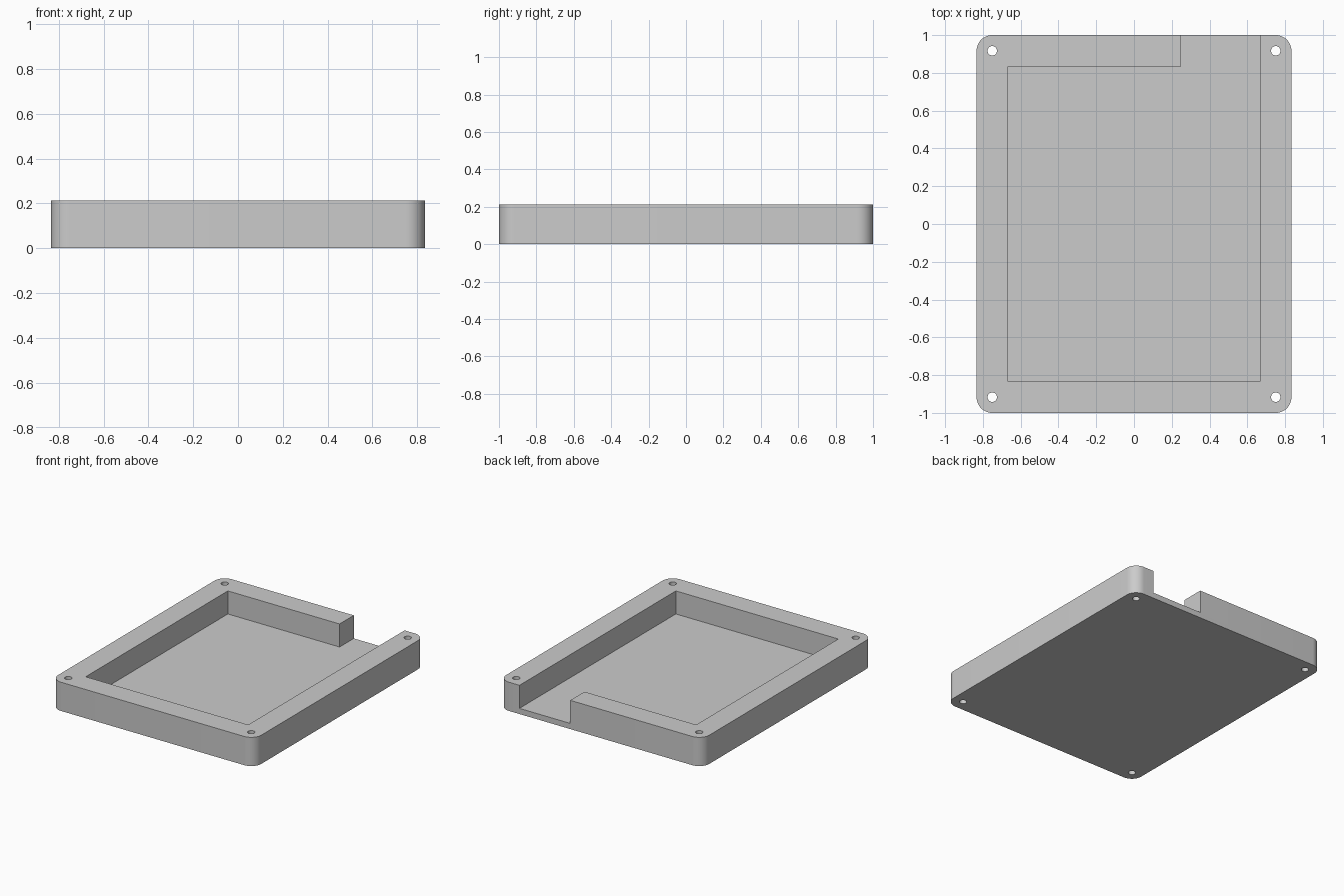
import bpy
import bmesh
from math import cos, sin, pi, radians

WIDTH, DEPTH, HEIGHT = 1.667, 2.0, 0.213
FLOOR, WALL, CORNER = 0.042, 0.167, 0.083
HOLE_RADIUS = 0.025
NOTCH_START = 0.25

if "Cube" in bpy.data.objects:
    bpy.data.objects.remove(bpy.data.objects["Cube"], do_unlink=True)

grey = bpy.data.materials.new("plain grey")
grey.use_nodes = True
grey.diffuse_color = (0.6, 0.6, 0.6, 1)
grey.node_tree.nodes["Principled BSDF"].inputs["Base Color"].default_value = grey.diffuse_color


def prism(name, outline, bottom, top):
    """Extrude a closed outline straight up."""
    bm = bmesh.new()
    base = bm.faces.new([bm.verts.new((x, y, bottom)) for x, y in outline])
    grown = bmesh.ops.extrude_face_region(bm, geom=[base])["geom"]
    verts = [g for g in grown if isinstance(g, bmesh.types.BMVert)]
    bmesh.ops.translate(bm, verts=verts, vec=(0, 0, top - bottom))
    bmesh.ops.recalc_face_normals(bm, faces=bm.faces)
    mesh = bpy.data.meshes.new(name)
    bm.to_mesh(mesh)
    bm.free()
    mesh.materials.append(grey)
    obj = bpy.data.objects.new(name, mesh)
    bpy.context.collection.objects.link(obj)
    return obj


def arc(cx, cy, radius, start, sweep, steps):
    return [(cx + radius * cos(start + sweep * i / steps),
             cy + radius * sin(start + sweep * i / steps)) for i in range(steps + 1)]


def cut(target, cutter):
    """Subtract the cutter, then discard it."""
    cutter.hide_render = True
    mod = target.modifiers.new("cut", "BOOLEAN")
    mod.operation = "DIFFERENCE"
    mod.solver = "EXACT"
    mod.object = cutter
    bpy.context.view_layer.objects.active = target
    bpy.ops.object.modifier_apply(modifier=mod.name)
    bpy.data.objects.remove(cutter, do_unlink=True)


# Corner centres, anticlockwise from back left
cx, cy = WIDTH / 2 - CORNER, DEPTH / 2 - CORNER
corners = [(cx, cy), (-cx, cy), (-cx, -cy), (cx, -cy)]

# Rounded block
outline = []
for i, (x, y) in enumerate(corners):
    outline += arc(x, y, CORNER, i * pi / 2, pi / 2, 12)
tray = prism("tray", outline, 0, HEIGHT)

# Pocket with an open notch through the back wall
ix, iy = WIDTH / 2 - WALL, DEPTH / 2 - WALL
back = DEPTH / 2 + 0.1
pocket = [(-ix, -iy), (ix, -iy), (ix, back), (NOTCH_START, back), (NOTCH_START, iy), (-ix, iy)]
cut(tray, prism("pocket_cutter", pocket, FLOOR, HEIGHT + 0.1))

# Screw holes in the four corners
for x, y in corners:
    circle = arc(x, y, HOLE_RADIUS, 0, 2 * pi, 32)[:-1]
    cut(tray, prism("screw_hole_cutter", circle, -0.1, HEIGHT + 0.1))

# Smooth round walls, crisp edges
bpy.ops.object.select_all(action="DESELECT")
tray.select_set(True)
bpy.context.view_layer.objects.active = tray
bpy.ops.object.shade_smooth_by_angle(angle=radians(30))
